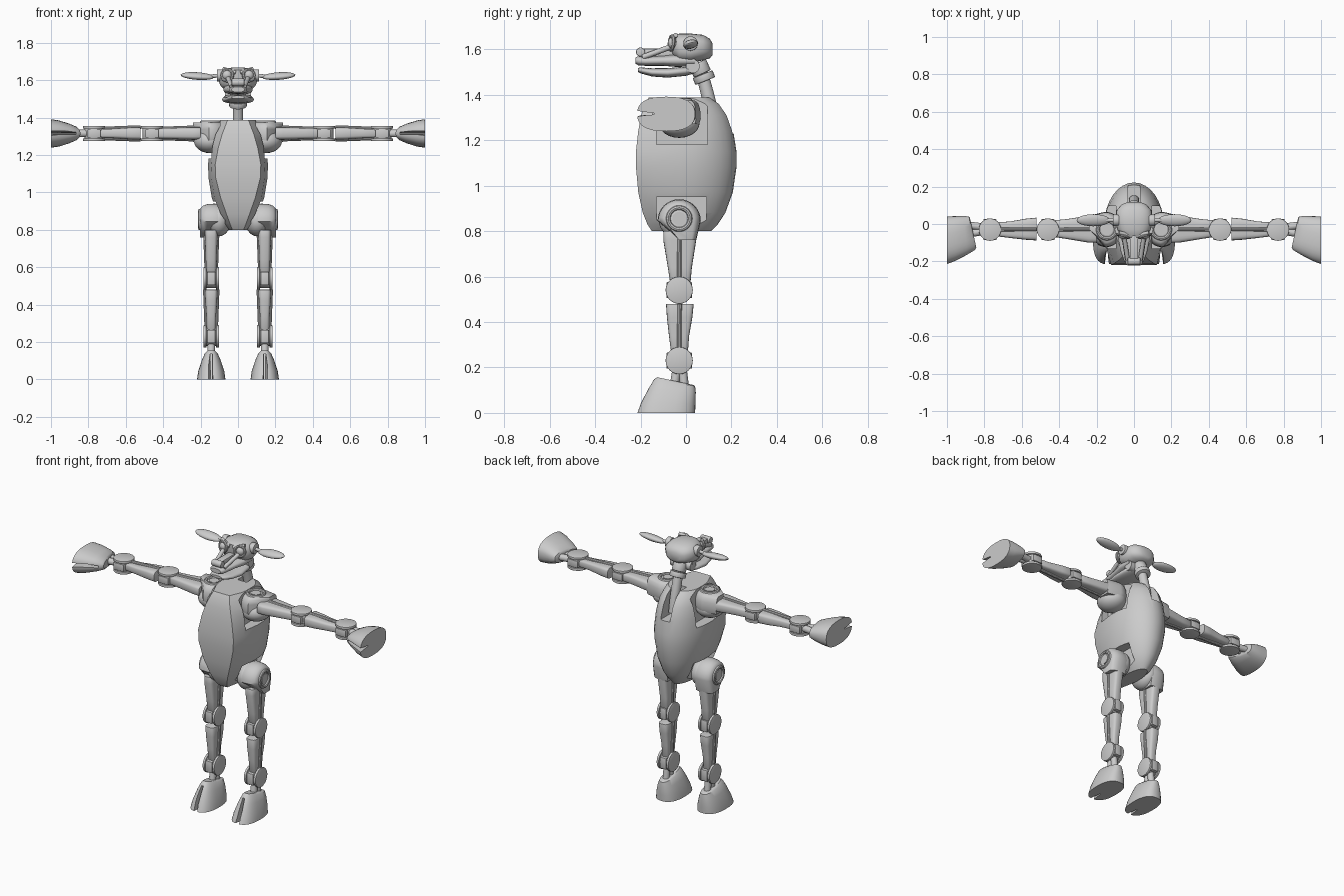
import bpy, bmesh, math
from mathutils import Matrix, Vector, Euler

if "Cube" in bpy.data.objects:
    bpy.data.objects.remove(bpy.data.objects["Cube"])

grey = bpy.data.materials.new("light_grey")
grey.diffuse_color = (0.6, 0.6, 0.6, 1)
grey.use_nodes = True
grey.node_tree.nodes["Principled BSDF"].inputs["Base Color"].default_value = grey.diffuse_color
I = Matrix.Identity(4)


def finish(name, bm, mirror=False, M=I, bevel=0.0, cutters=(), angle=35):
    """Turn a bmesh into an object; cut, bevel and mirror it."""
    bmesh.ops.recalc_face_normals(bm, faces=bm.faces)
    me = bpy.data.meshes.new(name)
    bm.to_mesh(me)
    bm.free()
    ob = bpy.data.objects.new(name, me)
    bpy.context.collection.objects.link(ob)
    for c in cutters:
        m = ob.modifiers.new("cut", 'BOOLEAN')
        m.operation, m.object, m.solver = 'DIFFERENCE', c, 'EXACT'
    if bevel:
        m = ob.modifiers.new("bevel", 'BEVEL')
        m.width, m.segments, m.limit_method = bevel, 2, 'ANGLE'
    if ob.modifiers:
        bpy.context.view_layer.update()
        new = bpy.data.meshes.new_from_object(ob.evaluated_get(bpy.context.evaluated_depsgraph_get()))
        ob.modifiers.clear()
        ob.data = new
    for c in cutters:
        bpy.data.objects.remove(c)
    ob.data.transform(M)
    ob.data.materials.clear()
    ob.data.materials.append(grey)
    bpy.ops.object.select_all(action='DESELECT')
    ob.select_set(True)
    bpy.context.view_layer.objects.active = ob
    bpy.ops.object.shade_smooth_by_angle(angle=math.radians(angle))
    if mirror:
        ob.modifiers.new("mirror", 'MIRROR')
    return ob


def loft(rings, bm=None):
    """Skin equal-length closed rings and cap both ends."""
    bm = bm or bmesh.new()
    vs = [[bm.verts.new(p) for p in r] for r in rings]
    n = len(vs[0])
    for a, b in zip(vs, vs[1:]):
        for i in range(n):
            bm.faces.new((a[i], a[(i + 1) % n], b[(i + 1) % n], b[i]))
    bm.faces.new(vs[0])
    bm.faces.new(vs[-1])
    return bm


def oval(a, b, n=24, e=2.0):
    """Superellipse outline with half sizes a, b."""
    pts = []
    for i in range(n):
        c, s = math.cos(2 * math.pi * i / n), math.sin(2 * math.pi * i / n)
        pts.append((a * math.copysign(abs(c) ** (2 / e), c), b * math.copysign(abs(s) ** (2 / e), s)))
    return pts


def box(x0, x1, y0, y1, z0, z1, bm=None):
    return loft([[(x0, y0, z), (x1, y0, z), (x1, y1, z), (x0, y1, z)] for z in (z0, z1)], bm)


def rod(p, q, r, r2=None, bm=None, n=24):
    """Round bar from p to q."""
    p, q = Vector(p), Vector(q)
    rot = (q - p).to_track_quat('Z', 'Y')
    return loft([[c + rot @ Vector((x, y, 0)) for x, y in oval(k, k, n)]
                 for c, k in ((p, r), (q, r2 or r))], bm)


def ball(c, size, rot=(0, 0, 0), bm=None):
    bm = bm or bmesh.new()
    m = Matrix.Translation(c) @ Euler(rot).to_matrix().to_4x4() @ Matrix.Diagonal((*size, 1))
    bmesh.ops.create_uvsphere(bm, u_segments=24, v_segments=14, radius=1, matrix=m)
    return bm


def ring(p, axis, R, r, bm=None):
    """Torus facing along axis."""
    bm = bm or bmesh.new()
    rot = Vector(axis).to_track_quat('Z', 'Y')
    vs = [[bm.verts.new(Vector(p) + rot @ Vector(((R + x) * math.cos(t), (R + x) * math.sin(t), z)))
           for x, z in oval(r, r, 8)] for t in [2 * math.pi * i / 24 for i in range(24)]]
    for i in range(24):
        for j in range(8):
            k, l = (i + 1) % 24, (j + 1) % 8
            bm.faces.new((vs[i][j], vs[i][l], vs[k][l], vs[k][j]))
    return bm


# Torso: flat breast panel, angled flanks, round back
def section(z, w, f, yf, yb):
    half = [(f, yf), (w * .9, yf + .075), (w, -.03)]
    half += [(w * math.cos(t), (yb + .01) * math.sin(t) - .01) for t in [math.pi * i / 16 for i in range(1, 8)]]
    return [(x, y, z) for x, y in half] + [(0, yb, z)] + [(-x, y, z) for x, y in reversed(half)]


torso = loft([section(*s) for s in (
    (.80, .05, .03, -.15, .11), (.83, .078, .042, -.17, .14), (.88, .108, .06, -.19, .173),
    (.97, .14, .092, -.21, .206), (1.08, .158, .12, -.22, .222), (1.15, .16, .122, -.22, .222),
    (1.24, .152, .105, -.21, .208), (1.31, .138, .085, -.197, .184), (1.36, .118, .066, -.18, .15),
    (1.387, .098, .056, -.165, .11))])
cuts = [finish("neck_cut", box(-.032, .032, .04, .4, 1.23, 1.5))]
for s in (-1, 1):
    a, b = sorted((s * .095, s * .4))
    cuts.append(finish("shoulder_cut", box(a, b, -.13, .095, 1.18, 1.5)))
    a, b = sorted((s * .07, s * .4))
    cuts.append(finish("hip_cut", box(a, b, -.13, .09, .7, .95)))
finish("torso", torso, cutters=cuts, angle=22)


# Limb, built standing on z = 0; the same limb serves as leg and arm
def limb(kind, M):
    def part(name, bm, **k):
        finish(kind + "_" + name, bm, mirror=True, M=M, **k)

    # Cloven hoof
    hoof = []
    for t, y0, y1, hw, zf, zb in ((0, -.215, .04, .076, 0, 0), (.3, -.198, .042, .07, .045, .04),
                                  (.7, -.165, .043, .052, .108, .09), (.93, -.14, .04, .036, .148, .118),
                                  (1, -.127, .032, .026, .157, .123)):
        c, h = (y0 + y1) / 2, (y1 - y0) / 2
        hoof.append([(x, c + y, zf + (zb - zf) * (y + h) / (2 * h)) for x, y in oval(hw, h, 32, 2.5)])
    slit = finish("slit_cut", loft([[(-w, -.35 + .5 * z, z), (w, -.35 + .5 * z, z), (.003, -.14 + .5 * z, z),
                                     (-.003, -.14 + .5 * z, z)] for z, w in ((-.02, .033), (.135, .012))]))
    part("hoof", loft(hoof), cutters=[slit])
    # Ankle pegs
    bm = rod((0, -.055, .1), (0, -.035, .22), .02)
    part("ankle_pegs", rod((0, -.005, .1), (0, -.02, .22), .02, bm=bm))
    # Ankle and knee hinges: core barrel, outer discs, front and back blocks
    for name, z in (("ankle", .23), ("knee", .54)):
        bm = rod((-.03, -.03, z), (.03, -.03, z), .05)
        for s in (-1, 1):
            rod((s * .026, -.03, z), (s * .041, -.03, z), .06, bm=bm)
        box(-.022, .022, -.086, .026, z - .035, z + .035, bm)
        part(name + "_joint", bm, bevel=.003)
    # Shin and thigh: tapered core with raised side and front rods
    for name, levels in (("shin", ((.262, .024, -.065, .008), (.34, .026, -.075, .014), (.42, .032, -.084, .028),
                                   (.48, .034, -.088, .034))),
                         ("thigh", ((.575, .028, -.07, .02), (.64, .03, -.08, .026), (.76, .034, -.1, .045),
                                    (.80, .034, -.1, .045)))):
        part(name, loft([[(x, (a + b) / 2 + y, z) for x, y in oval(w, (b - a) / 2, 24, 4)]
                         for z, w, a, b in levels]), bevel=.002)
        z0, z1 = levels[0][0], levels[-1][0]
        bm = bmesh.new()
        for s in (-1, 1):
            rod((s * .025, -.03, z0 - .02), (s * .034, -.028, z1), .01, bm=bm, n=10)
        part(name + "_rods", bm)
    # Domed socket with a ring boss on the outside
    arch = [(-.105 + .075, .76)] + [(-.03 - .095 * math.cos(t), .845 + .095 * math.sin(t))
                                    for t in [math.pi * i / 16 for i in range(17)]] + [(.045, .76)]

    def slab(x, k):
        return [(x, -.03 + (y + .03) * k, .84 + (z - .84) * (k if z > .84 else 1)) for y, z in arch]

    part("socket", loft([slab(-.045, .92), slab(-.02, 1), slab(.022, .97), slab(.046, .88), slab(.06, .72)]),
         angle=50)
    part("socket_ball", ball((-.04, -.03, .85), (.065, .09, .085)))
    bm = ring((.06, -.03, .855), (1, 0, 0), .048, .01)
    part("socket_boss", rod((.03, -.03, .855), (.064, -.03, .855), .03, bm=bm))


limb("leg", Matrix.Translation((.143, 0, 0)))
limb("arm", Matrix(((0, 0, -1, 1), (0, 1, 0, 0), (1, 0, 0, 1.315), (0, 0, 0, 1))))

# Neck: curved column with a tilted collar
path = [((.125, 1.25), .028), ((.112, 1.33), .028), ((.095, 1.4), .028), ((.082, 1.45), .027), ((.06, 1.52), .027)]
finish("neck", loft([[(x, y + dy, z + .25 * dy) for x, dy in oval(r, r)] for (y, z), r in path]))
bm = rod((0, .085, 1.46), (0, .073, 1.49), .047)
finish("neck_collar", rod((0, .072, 1.492), (0, .05, 1.54), .041, bm=bm), bevel=.004)


# Head pieces lofted front to back: y, half width, mid height, half height
def along_y(rows, e=2.5):
    return loft([[(x, y, c + z) for x, z in oval(w, h, 28, e)] for y, w, c, h in rows])


finish("skull", along_y(((.117, .035, 1.6, .025), (.105, .065, 1.603, .043), (.075, .092, 1.607, .056),
                         (.02, .102, 1.604, .065), (-.03, .09, 1.605, .063), (-.055, .07, 1.615, .045),
                         (-.065, .05, 1.625, .03))), angle=45)
finish("upper_jaw", along_y(((.04, .075, 1.55, .025), (-.04, .078, 1.55, .028), (-.1, .062, 1.549, .022),
                             (-.18, .05, 1.547, .02), (-.21, .045, 1.549, .02), (-.222, .034, 1.55, .014))))
finish("lower_jaw", along_y(((.045, .05, 1.51, .014), (0, .08, 1.503, .02), (-.08, .085, 1.496, .021),
                             (-.15, .07, 1.498, .018), (-.2, .052, 1.507, .013), (-.212, .035, 1.509, .008))))
finish("jaw_hinge", rod((-.07, .03, 1.525), (.07, .03, 1.525), .03))
# Nose bridge, nose pad and snout struts
finish("nose_bridge", box(-.022, .022, -.205, -.04, 1.56, 1.602), bevel=.006)
bm = rod((-.034, -.2, 1.588), (.034, -.2, 1.588), .02)
finish("nose_pad", bm, bevel=.004)
finish("snout_strut", rod((.034, -.19, 1.565), (.055, -.055, 1.615), .012), mirror=True)
# Eyes in raised rims, with brows
finish("eye", ball((.058, -.058, 1.627), (.026, .022, .026)), mirror=True)
finish("eye_rim", ring((.058, -.064, 1.627), (.3, -1, .1), .031, .008), mirror=True)
finish("brow", rod((.012, -.065, 1.64), (.08, -.045, 1.662), .01), mirror=True)
# Ears on round mounts
finish("ear_mount", rod((.08, .02, 1.625), (.112, .02, 1.625), .032), mirror=True, bevel=.003)
finish("ear_stem", rod((.1, .02, 1.625), (.15, .02, 1.62), .01), mirror=True)
finish("ear", ball((.217, .02, 1.622), (.09, .033, .019), (.25, -.07, 0)), mirror=True)
